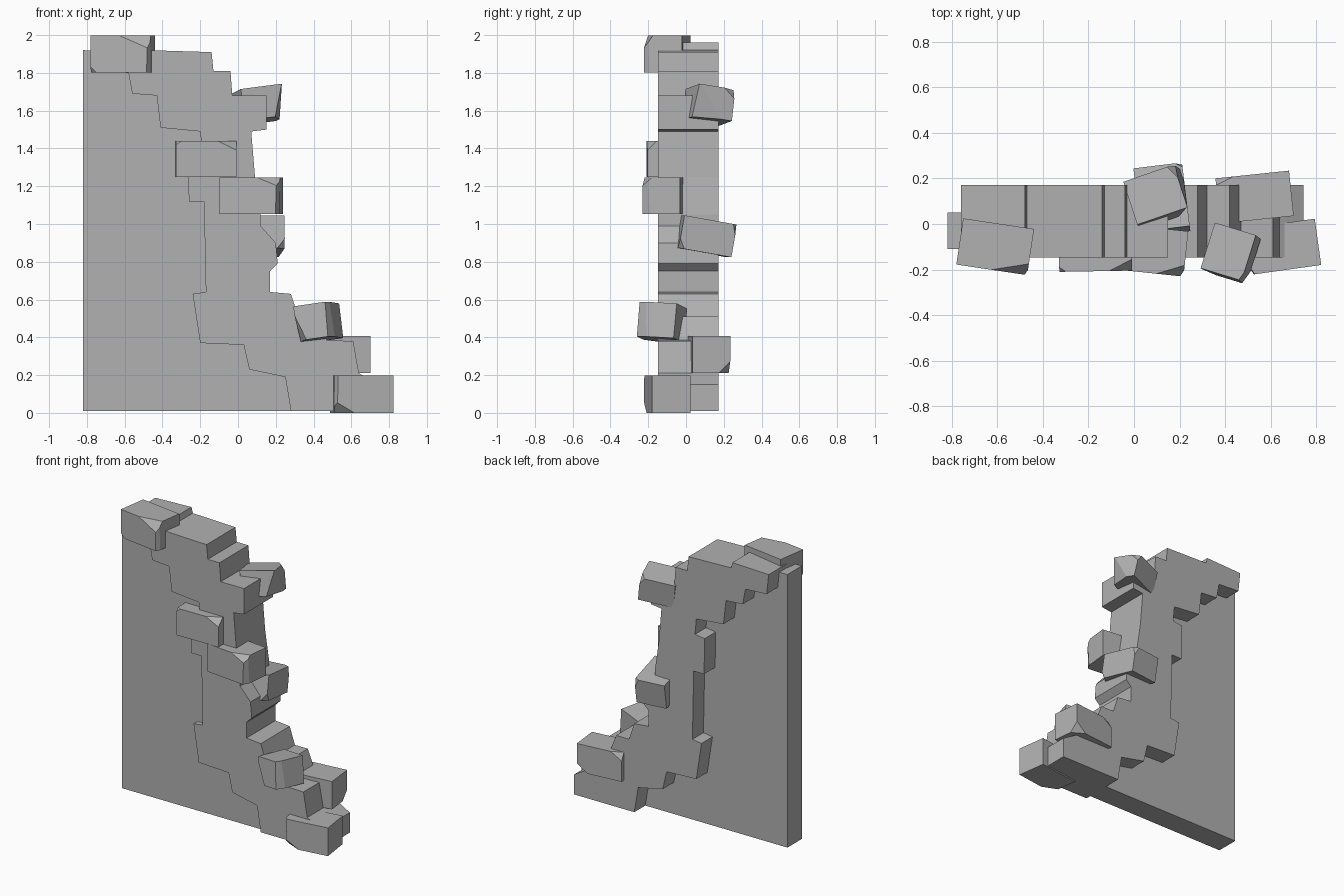
import bpy, bmesh
from math import radians
from mathutils import Vector, Matrix, Euler

if "Cube" in bpy.data.objects:
    bpy.data.objects.remove(bpy.data.objects["Cube"])

# Mid-grey stone colour shared by every part
stone = bpy.data.materials.new("stone_grey")
stone.diffuse_color = (.44, .44, .44, 1)
stone.use_nodes = True
stone.node_tree.nodes["Principled BSDF"].inputs["Base Color"].default_value = stone.diffuse_color


def finish(name, bm):
    bmesh.ops.recalc_face_normals(bm, faces=bm.faces[:])
    mesh = bpy.data.meshes.new(name)
    bm.to_mesh(mesh)
    bm.free()
    mesh.materials.append(stone)
    obj = bpy.data.objects.new(name, mesh)
    bpy.context.collection.objects.link(obj)
    return obj


def slab(name, outline, y0, y1):
    """Extrude an x/z outline between two y planes."""
    bm = bmesh.new()
    face = bm.faces.new([bm.verts.new((x, y0, z)) for x, z in outline])
    ext = bmesh.ops.extrude_face_region(bm, geom=[face])
    moved = [g for g in ext["geom"] if isinstance(g, bmesh.types.BMVert)]
    bmesh.ops.translate(bm, vec=(0, y1 - y0, 0), verts=moved)
    # extrude_face_region drops the source face: restore it if missing
    if not any(all(abs(v.co.y - y0) < 1e-5 for v in f.verts) for f in bm.faces):
        bm.faces.new([v for v in bm.verts if abs(v.co.y - y0) < 1e-5])
    return finish(name, bm)


def brick(name, centre, size, rot, chips):
    """Box with broken corners: each chip is (corner signs, cut lengths)."""
    bm = bmesh.new()
    bmesh.ops.create_cube(bm, size=1)
    bmesh.ops.scale(bm, vec=size, verts=bm.verts[:])
    for sign, cut in chips:
        corner = Vector([s * d / 2 for s, d in zip(sign, size)])
        normal = Vector([s / c for s, c in zip(sign, cut)]).normalized()
        point = corner - Vector((sign[0] * cut[0], 0, 0))
        res = bmesh.ops.bisect_plane(
            bm, geom=bm.verts[:] + bm.edges[:] + bm.faces[:],
            plane_co=point, plane_no=normal, clear_outer=True)
        edges = [g for g in res["geom_cut"] if isinstance(g, bmesh.types.BMEdge)]
        bmesh.ops.contextual_create(bm, geom=edges)
    turn = Euler([radians(a) for a in rot]).to_matrix().to_4x4()
    bmesh.ops.transform(bm, matrix=Matrix.Translation(centre) @ turn, verts=bm.verts[:])
    return finish(name, bm)


# Thin plaster panel, its ragged edge buried in the masonry
slab("plaster_panel",
     [(-.82, .01), (-.82, 1.92), (-.5, 1.915), (-.2, 1.6), (-.05, .9), (.45, .01)],
     -.11, .05)

# Thick stepped masonry edge: right side going down, left side going up
right_side = [(-.76, 1.95), (-.48, 1.96), (-.47, 1.92), (-.14, 1.91), (-.13, 1.81),
              (-.04, 1.81), (-.03, 1.68), (.15, 1.68), (.15, 1.50), (.07, 1.49),
              (.09, 1.25), (.12, 1.05), (.12, .99), (.20, .90), (.21, .79),
              (.17, .75), (.17, .64), (.28, .63), (.32, .51), (.42, .51),
              (.47, .385), (.61, .38), (.64, .21), (.745, .15), (.745, .01)]
left_side = [(.28, .01), (.25, .19), (.06, .23), (.03, .36), (-.20, .37), (-.24, .63),
             (-.17, .64), (-.18, 1.12), (-.26, 1.12), (-.265, 1.37), (-.19, 1.38),
             (-.20, 1.49), (-.41, 1.51), (-.43, 1.68), (-.56, 1.69), (-.58, 1.80),
             (-.745, 1.81)]
slab("stepped_masonry", right_side + left_side, -.148, .172)

# Loose bricks sticking out of the broken edge
brick("top_brick", (-.61, -.10, 1.90), (.315, .205, .195), (0, 0, -8.5),
      [((1, -1, 1), (.16, .05, .07)), ((1, -1, -1), (.015, .03, .6)),
       ((-1, -1, -1), (.03, .02, .03))])
brick("upper_side_brick", (.108, .12, 1.63), (.235, .20, .17), (-9, -7, 19),
      [((1, -1, -1), (.07, .14, .18)), ((1, 1, 1), (.03, .06, .05)),
       ((-1, -1, -1), (.08, .06, .09))])
brick("upper_front_brick", (-.17, -.11, 1.345), (.32, .195, .19), (0, 0, 1),
      [((1, -1, 1), (.10, .05, .05)), ((-1, -1, 1), (.03, .02, .02))])
brick("middle_front_brick", (.07, -.115, 1.15), (.318, .20, .195), (0, 0, -6),
      [((1, -1, 1), (.12, .05, .05)), ((1, -1, -1), (.02, .04, .6))])
brick("middle_side_brick", (.123, .103, .935), (.215, .285, .175), (-10, 0, 7),
      [((1, 1, 1), (.03, .02, .06)), ((1, -1, -1), (.04, .03, .05))])
brick("lower_front_brick", (.425, -.13, .48), (.19, .21, .185), (-3, -8, -17),
      [((1, -1, -1), (.02, .06, .5)), ((-1, -1, -1), (.05, .06, .14)),
       ((-1, 1, -1), (.05, .05, .06))])
brick("lower_back_brick", (.53, .118, .31), (.325, .20, .195), (0, 0, 6),
      [((1, 1, -1), (.08, .06, .06)), ((-1, 1, 1), (.08, .03, .05))])
brick("bottom_brick", (.655, -.10, .099), (.31, .205, .197), (0, 0, 8),
      [((-1, -1, -1), (.10, .06, .06)), ((-1, -1, 1), (.015, .03, .6))])
